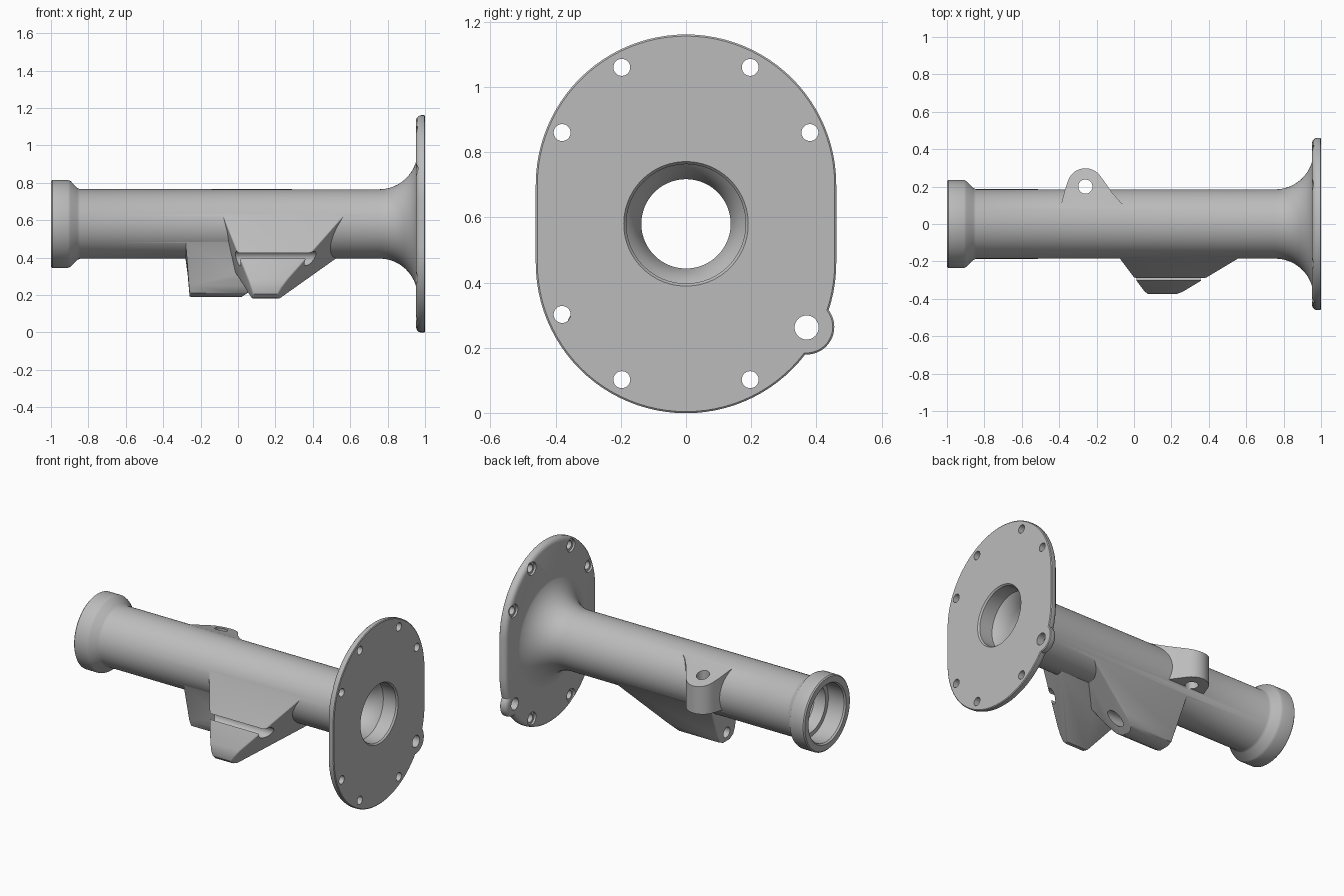
import bpy, bmesh, math

if "Cube" in bpy.data.objects:
    bpy.data.objects.remove(bpy.data.objects["Cube"], do_unlink=True)

AXIS_Z = 0.58  # height of the tube axis

cast_metal = bpy.data.materials.new("cast_grey_metal")
cast_metal.use_nodes = True
grey = (0.5, 0.5, 0.5, 1)
cast_metal.diffuse_color = grey
for node in cast_metal.node_tree.nodes:
    if node.type == 'BSDF_PRINCIPLED':
        node.inputs["Base Color"].default_value = grey


def loft(name, rings):
    """Solid skinned through rings of equal point count, capped at both ends."""
    bm = bmesh.new()
    loops = [[bm.verts.new(p) for p in ring] for ring in rings]
    for a, b in zip(loops, loops[1:]):
        for i in range(len(a)):
            j = (i + 1) % len(a)
            bm.faces.new((a[i], a[j], b[j], b[i]))
    bm.faces.new(loops[0])
    bm.faces.new(loops[-1])
    bmesh.ops.recalc_face_normals(bm, faces=bm.faces)
    mesh = bpy.data.meshes.new(name)
    bm.to_mesh(mesh)
    bm.free()
    mesh.materials.append(cast_metal)
    obj = bpy.data.objects.new(name, mesh)
    bpy.context.collection.objects.link(obj)
    return obj


def circle(x, r, y=0, z=AXIS_Z, n=96):
    angles = [2 * math.pi * i / n for i in range(n)]
    return [(x, y + r * math.cos(a), z + r * math.sin(a)) for a in angles]


def lathe(name, profile, y=0, z=AXIS_Z, n=96):
    return loft(name, [circle(x, r, y, z, n) for x, r in profile])


def stadium(x, r, half=0.12, n=48):
    """Two half circles joined by straight sides."""
    ring = []
    for start, cz in ((0, AXIS_Z + half), (math.pi, AXIS_Z - half)):
        for i in range(n + 1):
            a = start + math.pi * i / n
            ring.append((x, r * math.cos(a), cz + r * math.sin(a)))
    return ring


def gusset(name, profile, left, right):
    """Section in y and z, with end planes given as functions of y and z."""
    return loft(name, [[(f(y, z), y, z) for y, z in profile] for f in (left, right)])


def apply_modifier(obj, mod):
    with bpy.context.temp_override(object=obj, active_object=obj, selected_objects=[obj]):
        bpy.ops.object.modifier_apply(modifier=mod.name)


def combine(target, other, operation):
    other.hide_render = True
    mod = target.modifiers.new("join", 'BOOLEAN')
    mod.operation = operation
    mod.solver = 'EXACT'
    mod.object = other
    apply_modifier(target, mod)
    bpy.data.objects.remove(other, do_unlink=True)


def soften(obj, width):
    mod = obj.modifiers.new("soften", 'BEVEL')
    mod.width = width
    mod.segments = 3
    mod.limit_method = 'ANGLE'
    mod.angle_limit = math.radians(50)
    apply_modifier(obj, mod)


# tube with end collar and quarter-round flare into the flange
flare = []
for i in range(13):
    a = math.radians(86) * i / 12
    flare.append((0.755 + 0.205 * math.sin(a), 0.39 - 0.205 * math.cos(a)))
housing = lathe("axle_housing", [(-1, 0.228), (-0.993, 0.235), (-0.91, 0.235),
                                 (-0.895, 0.229), (-0.86, 0.193), (-0.845, 0.186)]
                + flare + [(0.98, 0.39)])

# flange plate and its small ear, with rounded rear rim
rim = [(0.952, 0.026), (0.957, 0.012), (0.966, 0.004), (0.978, 0), (0.996, 0), (1, 0.005)]
flange = loft("flange", [stadium(x, 0.461 - inset) for x, inset in rim])
flange_ear = lathe("flange_ear", [(x, 0.085 - inset) for x, inset in rim], 0.37, 0.264, 48)

# front gusset, leaning out and down from the tube
front_gusset = gusset(
    "front_gusset",
    [(-0.162, 0.662), (-0.362, 0.285), (-0.375, 0.24), (-0.37, 0.205),
     (-0.35, 0.185), (-0.325, 0.182), (0, 0.405), (0, 0.58)],
    lambda y, z: 0.08 - 0.26 * (y + z + 0.175),
    lambda y, z: 0.54 + 0.57 * y + 0.58 * (z - 0.4))
soften(front_gusset, 0.008)

# lower gusset under the tube, square at one end and sloped at the other
lower_gusset = gusset(
    "lower_gusset",
    [(-0.16, 0.5), (-0.125, 0.25), (-0.11, 0.21), (-0.075, 0.19), (-0.01, 0.19),
     (0.025, 0.205), (0.05, 0.25), (0.16, 0.5), (0, 0.55)],
    lambda y, z: -0.26 - max(0, z - 0.45) * 0.4,
    lambda y, z: 0.02 + (z - 0.19) * 1.48)
soften(lower_gusset, 0.008)

# rear lug with rounded nose, flared into the tube
outline = [(-0.4, 0.06), (-0.383, 0.13), (-0.37, 0.18), (-0.358, 0.215)]
for i in range(13):
    a = math.radians(165 - 130 * i / 12)
    outline.append((-0.26 + 0.098 * math.cos(a), 0.2 + 0.098 * math.sin(a)))
outline += [(-0.15, 0.215), (-0.115, 0.165), (-0.07, 0.115), (0, 0.06)]
rear_lug = loft("rear_lug", [
    [(x, y, 0.5) for x, y in outline],
    [(x, y, 0.754 - 0.34 * (y - 0.06)) for x, y in outline]])

for part in (flange, flange_ear, front_gusset, lower_gusset, rear_lug):
    combine(housing, part, 'UNION')

# stepped bore through the whole tube
bore = lathe("bore_cutter", [(-1.05, 0.19), (-1, 0.19), (-0.99, 0.182), (-0.88, 0.182),
                             (-0.879, 0.155), (-0.8, 0.155), (-0.78, 0.137),
                             (0.82, 0.137), (0.88, 0.165), (0.9, 0.183), (0.99, 0.183),
                             (1, 0.191), (1.05, 0.191)])
combine(housing, bore, 'DIFFERENCE')

# flange bolt holes with rear spot faces
bolts = [(s * y, z) for s in (-1, 1) for y, z in ((0.197, 1.06), (0.38, 0.86), (0.197, 0.102))]
bolts.append((-0.38, 0.302))
for y, z in bolts:
    combine(housing, lathe("bolt_cutter", [(0.92, 0.041), (0.965, 0.041), (0.9655, 0.026),
                                           (1.05, 0.026)], y, z, 32), 'DIFFERENCE')
combine(housing, lathe("ear_cutter", [(0.9, 0.037), (1.05, 0.037)], 0.37, 0.262, 32),
        'DIFFERENCE')

# holes through the gussets and the rear lug
combine(housing, lathe("front_hole_cutter", [(-0.3, 0.038), (0.7, 0.038)], -0.265, 0.395, 32),
        'DIFFERENCE')
combine(housing, lathe("lower_hole_cutter", [(-0.4, 0.034), (0.35, 0.034)], -0.035, 0.25, 32),
        'DIFFERENCE')
lug_hole = loft("lug_hole_cutter", [[(y - 0.26, z - AXIS_Z + 0.2, height)
                                     for _, y, z in circle(0, 0.038, n=32)]
                                    for height in (0.3, 0.9)])
combine(housing, lug_hole, 'DIFFERENCE')

# smooth castings with crisp edges
bpy.ops.object.select_all(action='DESELECT')
housing.select_set(True)
bpy.context.view_layer.objects.active = housing
bpy.ops.object.shade_smooth_by_angle(angle=math.radians(30))
